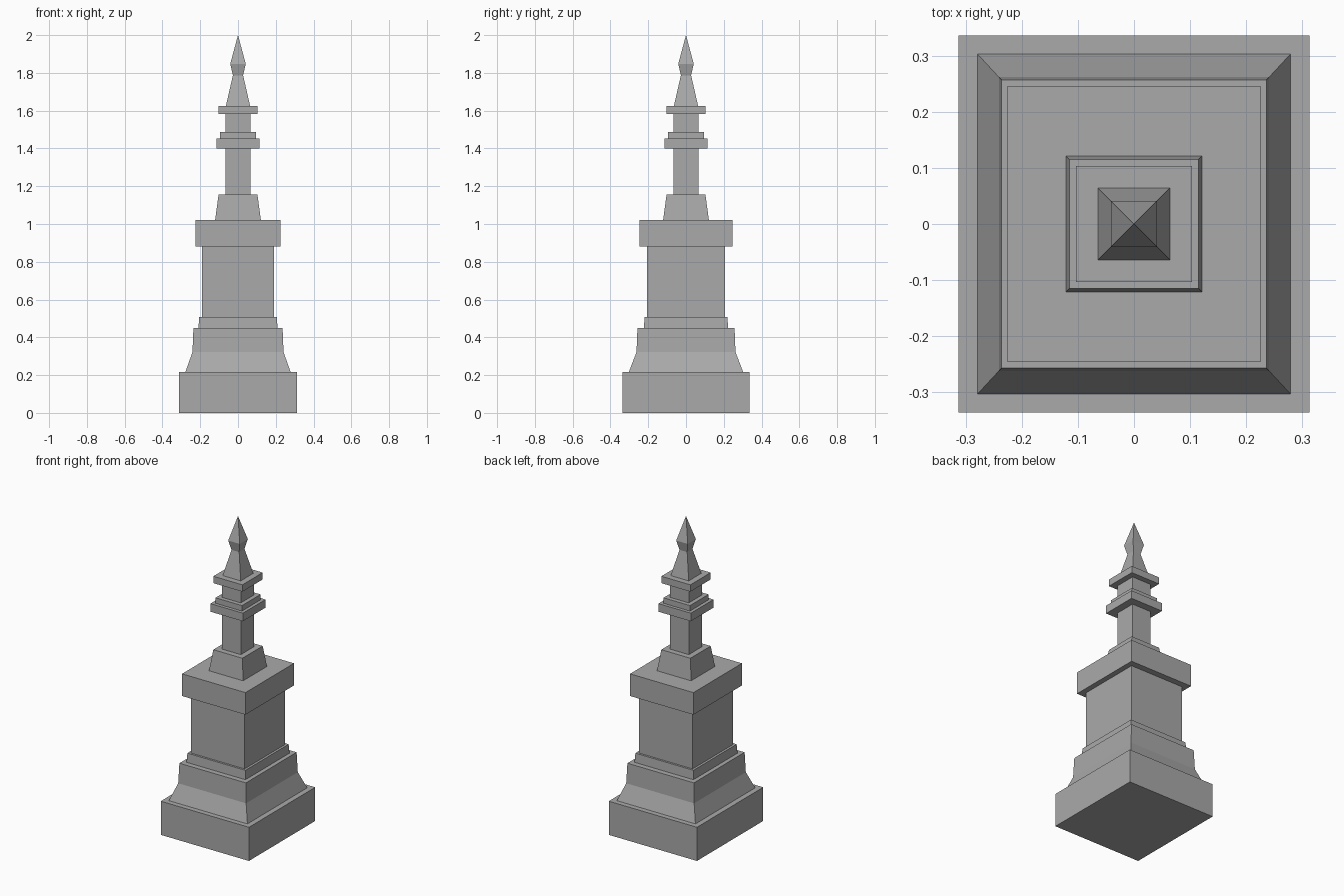
import bpy, bmesh

cube = bpy.data.objects.get("Cube")
if cube:
    bpy.data.objects.remove(cube, do_unlink=True)

stone = bpy.data.materials.new("grey_stone")
stone.use_nodes = True
GREY = (0.4, 0.4, 0.4, 1)
stone.diffuse_color = GREY
stone.node_tree.nodes["Principled BSDF"].inputs["Base Color"].default_value = GREY


def tier(name, *rings):
    """Closed rectangular tier; each ring is (half width, half depth, height)."""
    bm = bmesh.new()
    loops = []
    for hx, hy, z in rings:
        if hx == 0:
            loops.append([bm.verts.new((0, 0, z))])
        else:
            loops.append([bm.verts.new((sx * hx, sy * hy, z))
                          for sx, sy in ((-1, -1), (1, -1), (1, 1), (-1, 1))])
    for low, high in zip(loops, loops[1:]):
        for i in range(4):
            j = (i + 1) % 4
            if len(high) == 1:
                bm.faces.new((low[i], low[j], high[0]))
            else:
                bm.faces.new((low[i], low[j], high[j], high[i]))
    bm.faces.new(loops[0][::-1])
    if len(loops[-1]) == 4:
        bm.faces.new(loops[-1])
    mesh = bpy.data.meshes.new(name)
    bm.to_mesh(mesh)
    bm.free()
    mesh.materials.append(stone)
    obj = bpy.data.objects.new(name, mesh)
    bpy.context.collection.objects.link(obj)


# Oblong pedestal
tier("base_block", (.313, .336, 0), (.313, .336, .216))
tier("flared_skirt", (.279, .303, .216), (.241, .262, .322), (.236, .257, .45))
tier("skirt_ledge", (.209, .223, .45), (.206, .219, .508))
tier("pedestal_shaft", (.191, .206, .508), (.191, .206, .88))
tier("pedestal_cap", (.225, .246, .88), (.225, .246, 1.022))

# Square column
tier("column_foot", (.121, .121, 1.022), (.103, .103, 1.155))
tier("column_shaft", (.067, .067, 1.155), (.067, .067, 1.582))
tier("collar_lower", (.115, .115, 1.4), (.115, .115, 1.452))
tier("collar_upper", (.094, .094, 1.452), (.094, .094, 1.487))
tier("column_cap", (.103, .103, 1.582), (.103, .103, 1.626))

# Spire with a narrow neck and a pointed tip
tier("spire", (.064, .064, 1.626), (.027, .027, 1.787),
     (.041, .041, 1.848), (0, 0, 2))
